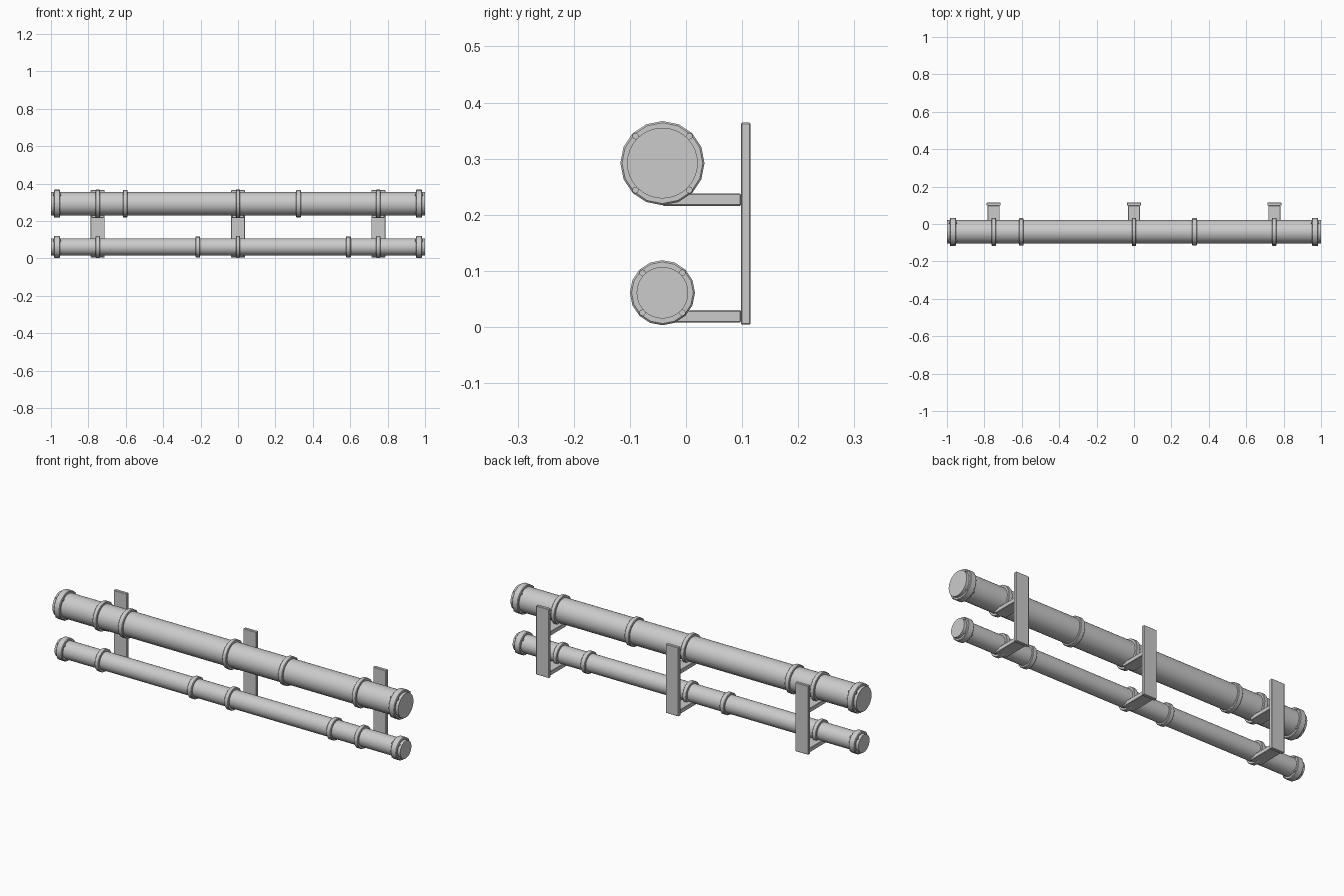
import bpy
import math

cube = bpy.data.objects.get("Cube")
if cube:
    bpy.data.objects.remove(cube)

grey = bpy.data.materials.new("pipe grey")
grey.use_nodes = True
COLOUR = (0.6, 0.6, 0.6, 1)
grey.diffuse_color = COLOUR
grey.node_tree.nodes["Principled BSDF"].inputs["Base Color"].default_value = COLOUR

PIPE_Y = -0.042
BRACKETS = (-0.75, 0, 0.75)


def finish(obj, name, bevel=0.0, smooth=False):
    obj.name = name
    obj.data.materials.append(grey)
    if smooth:
        bpy.ops.object.shade_smooth_by_angle(angle=math.radians(35))
    if bevel:
        mod = obj.modifiers.new("soft edge", "BEVEL")
        mod.width = bevel
        mod.segments = 1
        mod.limit_method = "ANGLE"
        mod.angle_limit = math.radians(50)


def rod(name, x0, x1, y, z, radius, sides, bevel=0.0):
    """Cylinder lying along x."""
    bpy.ops.mesh.primitive_cylinder_add(
        vertices=sides, radius=radius, depth=x1 - x0,
        location=((x0 + x1) / 2, y, z), rotation=(0, math.pi / 2, 0))
    finish(bpy.context.object, name, bevel, True)


def box(name, x, width, y0, y1, z0, z1):
    bpy.ops.mesh.primitive_cube_add(size=1, location=(x, (y0 + y1) / 2, (z0 + z1) / 2))
    obj = bpy.context.object
    obj.scale = (width, y1 - y0, z1 - z0)
    bpy.ops.object.transform_apply(location=False, rotation=False, scale=True)
    finish(obj, name, 0.002)


def pipe_run(name, z, radius, flange, bolt_offset, joints):
    rod(name + "_pipe", -1, 1, PIPE_Y, z, radius, 32)
    # Couplings between lengths, and clamps at the brackets
    for x in joints:
        rod(name + "_coupling", x - 0.013, x + 0.013, PIPE_Y, z, flange - 0.002, 16, 0.003)
    for x in BRACKETS:
        rod(name + "_clamp", x - 0.011, x + 0.011, PIPE_Y, z, flange, 16, 0.002)
    # End flanges with four bolts each
    for side in (-1, 1):
        x = side * 0.968
        rod(name + "_end_flange", x - 0.017, x + 0.017, PIPE_Y, z, flange, 16, 0.003)
        for sy in (-1, 1):
            for sz in (-1, 1):
                rod(name + "_bolt", x - 0.022, x + 0.022, PIPE_Y + sy * bolt_offset,
                    z + sz * bolt_offset, 0.006, 8)


pipe_run("upper", 0.292, 0.063, 0.075, 0.048, (-0.603, 0.323))
pipe_run("lower", 0.061, 0.046, 0.058, 0.0355, (-0.215, 0.59))

# Wall brackets: a back plate with an arm under each pipe
for x in BRACKETS:
    box("bracket_plate", x, 0.075, 0.098, 0.115, 0.004, 0.364)
    for level, z in (("upper", 0.216), ("lower", 0.008)):
        box(level + "_bracket_arm", x, 0.064, PIPE_Y, 0.098, z, z + 0.022)
